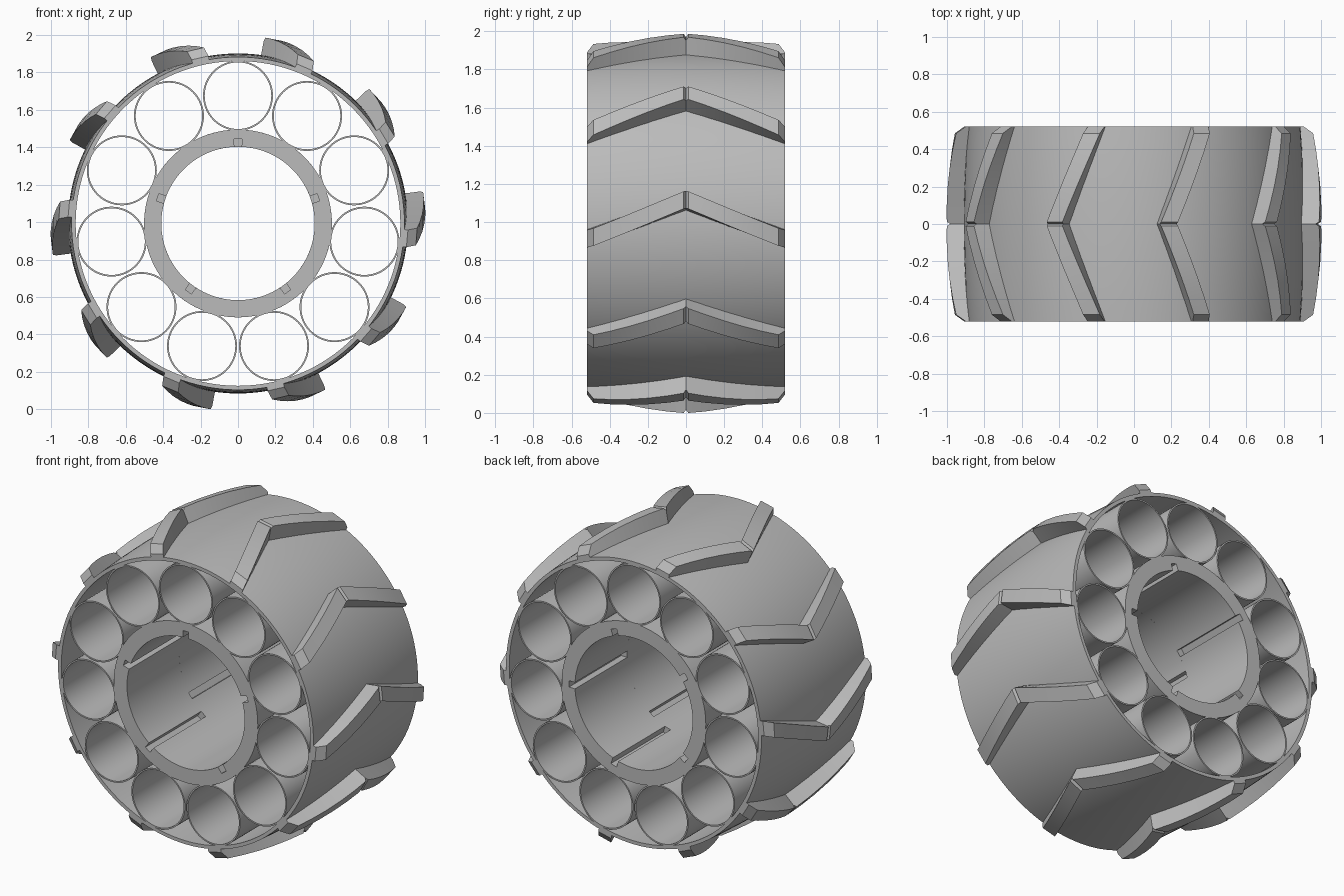
import bpy, bmesh
from math import radians, pi, cos, sin

if "Cube" in bpy.data.objects:
    bpy.data.objects.remove(bpy.data.objects["Cube"])

CZ = 0.993        # axle height
HALF = 0.52       # half width of the wheel

grey = bpy.data.materials.new("plain grey")
grey.use_nodes = True
grey.diffuse_color = (0.5, 0.5, 0.5, 1)
grey.node_tree.nodes["Principled BSDF"].inputs["Base Color"].default_value = (0.5, 0.5, 0.5, 1)


def loft(name, sections, closed):
    """Join equal rings of points; close the loop of rings or cap both ends."""
    bm = bmesh.new()
    rings = [[bm.verts.new(p) for p in s] for s in sections]
    n = len(rings[0])
    for i in range(len(rings) if closed else len(rings) - 1):
        a, b = rings[i], rings[(i + 1) % len(rings)]
        for j in range(n):
            k = (j + 1) % n
            bm.faces.new((a[j], a[k], b[k], b[j]))
    if not closed:
        bm.faces.new(rings[0])
        bm.faces.new(rings[-1])
    bmesh.ops.recalc_face_normals(bm, faces=bm.faces)
    mesh = bpy.data.meshes.new(name)
    bm.to_mesh(mesh)
    bm.free()
    mesh.materials.append(grey)
    obj = bpy.data.objects.new(name, mesh)
    bpy.context.collection.objects.link(obj)
    bpy.ops.object.select_all(action='DESELECT')
    obj.select_set(True)
    bpy.context.view_layer.objects.active = obj
    bpy.ops.object.shade_smooth_by_angle(angle=radians(30))
    return obj


def lathe(name, profile, segments, x=0, z=CZ):
    """Spin a closed (radius, y) profile around an axis along y."""
    turns = [2 * pi * i / segments for i in range(segments)]
    return loft(name, [[(x + r * cos(t), y, z + r * sin(t)) for r, y in profile]
                       for t in turns], True)


# Tyre shell with a slight crown
crown = [-HALF + 2 * HALF * i / 12 for i in range(13)]
lathe("tyre", [(0.909 - 0.019 * (y / HALF) ** 2, y) for y in crown]
      + [(0.868, HALF), (0.868, -HALF)], 128)

# Ring of tubes between hub and tyre
for i in range(11):
    t = pi / 2 + 2 * pi * i / 11
    lathe(f"tube_{i + 1}", [(0.187, -HALF), (0.187, HALF), (0.178, HALF), (0.178, -HALF)],
          64, 0.683 * cos(t), CZ + 0.683 * sin(t))


# Hub halves, each with five keyways, turned against each other
def hub_half(name, y0, y1, start):
    sections = []
    for k in range(5):
        edge = [(-2.8, 0.41), (-2.55, 0.452), (2.55, 0.452)]
        edge += [(2.8 + 66.4 * i / 20, 0.41) for i in range(20)]
        for deg, r in edge:
            t = radians(start + 72 * k + deg)
            sections.append([(q * cos(t), y, CZ + q * sin(t))
                             for q, y in ((r, y0), (0.502, y0), (0.502, y1), (r, y1))])
    loft(name, sections, True)


hub_half("front_hub", -HALF, 0, 18)
hub_half("back_hub", 0, HALF, 0)

# Chevron treads: (distance from centre plane, outer radius), crowned, chamfered at the ends
side = [(0.012, 1.003)]
side += [(d, 1.003 - 0.046 * (d / 0.485) ** 2) for d in (0.1, 0.2, 0.3, 0.4, 0.485)]
side += [(HALF, 0.908)]
stations = [(-d, r) for d, r in reversed(side)] + [(0, 0.985)] + side


def tread(name, base):
    sections = []
    for y, top in stations:
        t = radians(base + 7.3 - 12.4 * abs(y) / HALF)
        sections.append([(r * cos(t) - w * sin(t), y, CZ + r * sin(t) + w * cos(t))
                         for r, w in ((0.88, -0.046), (top, -0.046), (top, 0.046), (0.88, 0.046))])
    loft(name, sections, False)


for i in range(10):
    tread(f"tread_{i + 1}", 36 * i)
